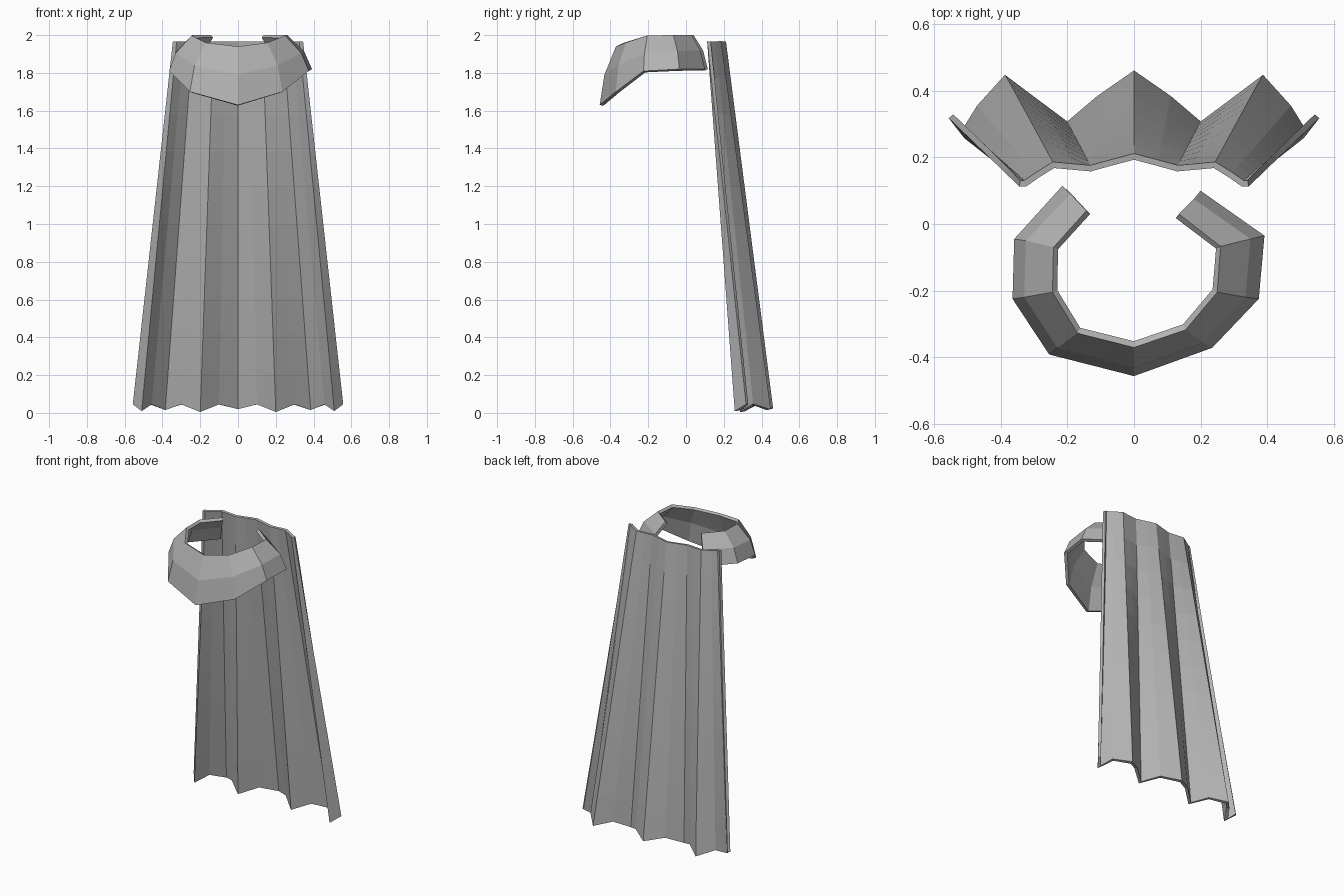
import bpy
from mathutils import Vector

cloth = bpy.data.materials.new("grey_cloth")
cloth.diffuse_color = (0.45, 0.45, 0.45, 1)


def sheet(name, rows, thickness, offset):
    """Skin a grid of points (list of equal rows) and give it thickness."""
    n = len(rows[0])
    verts = [p for row in rows for p in row]
    faces = [(r * n + c, r * n + c + 1, (r + 1) * n + c + 1, (r + 1) * n + c)
             for r in range(len(rows) - 1) for c in range(n - 1)]
    mesh = bpy.data.meshes.new(name)
    mesh.from_pydata(verts, [], faces)
    mesh.materials.append(cloth)
    obj = bpy.data.objects.new(name, mesh)
    bpy.context.collection.objects.link(obj)
    mod = obj.modifiers.new("thickness", 'SOLIDIFY')
    mod.thickness = thickness
    mod.offset = offset
    mod.use_even_offset = True
    return obj


def mirrored(half):
    """Complete a half profile that starts at x = 0."""
    return [Vector((-p[0], p[1], p[2])) for p in half[:0:-1]] + [Vector(p) for p in half]


# Cape: pleated hem and a shallower pleated top edge, blended over rows
hem = mirrored([(0, 0.44, 0.02), (0.10, 0.37, 0.045), (0.20, 0.285, 0.005),
                (0.30, 0.36, 0.045), (0.385, 0.425, 0.015), (0.457, 0.345, 0.045),
                (0.51, 0.258, 0.01), (0.557, 0.318, 0.045)])
top = mirrored([(0, 0.193, 1.965), (0.065, 0.176, 1.965), (0.13, 0.158, 1.965),
                (0.185, 0.163, 1.965), (0.24, 0.168, 1.965), (0.285, 0.14, 1.965),
                (0.325, 0.112, 1.965), (0.345, 0.113, 1.965)])
ROWS = 10
cape = sheet("cape", [[a.lerp(b, r / ROWS) for a, b in zip(hem, top)]
                      for r in range(ROWS + 1)], 0.018, -1)

# Collar: open ring of three bands, dipping at the front
lower = [(-0.215, 0.115, 1.82), (-0.36, -0.045, 1.82), (-0.365, -0.225, 1.81),
         (-0.255, -0.392, 1.70), (0, -0.457, 1.63), (0.235, -0.372, 1.70),
         (0.375, -0.225, 1.81), (0.392, -0.035, 1.82), (0.20, 0.10, 1.82)]
middle = [(-0.19, 0.09, 1.92), (-0.325, -0.05, 1.915), (-0.33, -0.22, 1.905),
          (-0.23, -0.372, 1.84), (0, -0.432, 1.79), (0.21, -0.357, 1.84),
          (0.335, -0.22, 1.905), (0.35, -0.045, 1.915), (0.18, 0.075, 1.92)]
upper = [(-0.143, 0.04, 2.0), (-0.242, -0.07, 2.0), (-0.245, -0.205, 1.998),
         (-0.17, -0.328, 1.96), (0, -0.371, 1.94), (0.155, -0.318, 1.96),
         (0.25, -0.205, 1.998), (0.26, -0.067, 2.0), (0.135, 0.03, 2.0)]
collar = sheet("collar", [lower, middle, upper], 0.02, -1)
